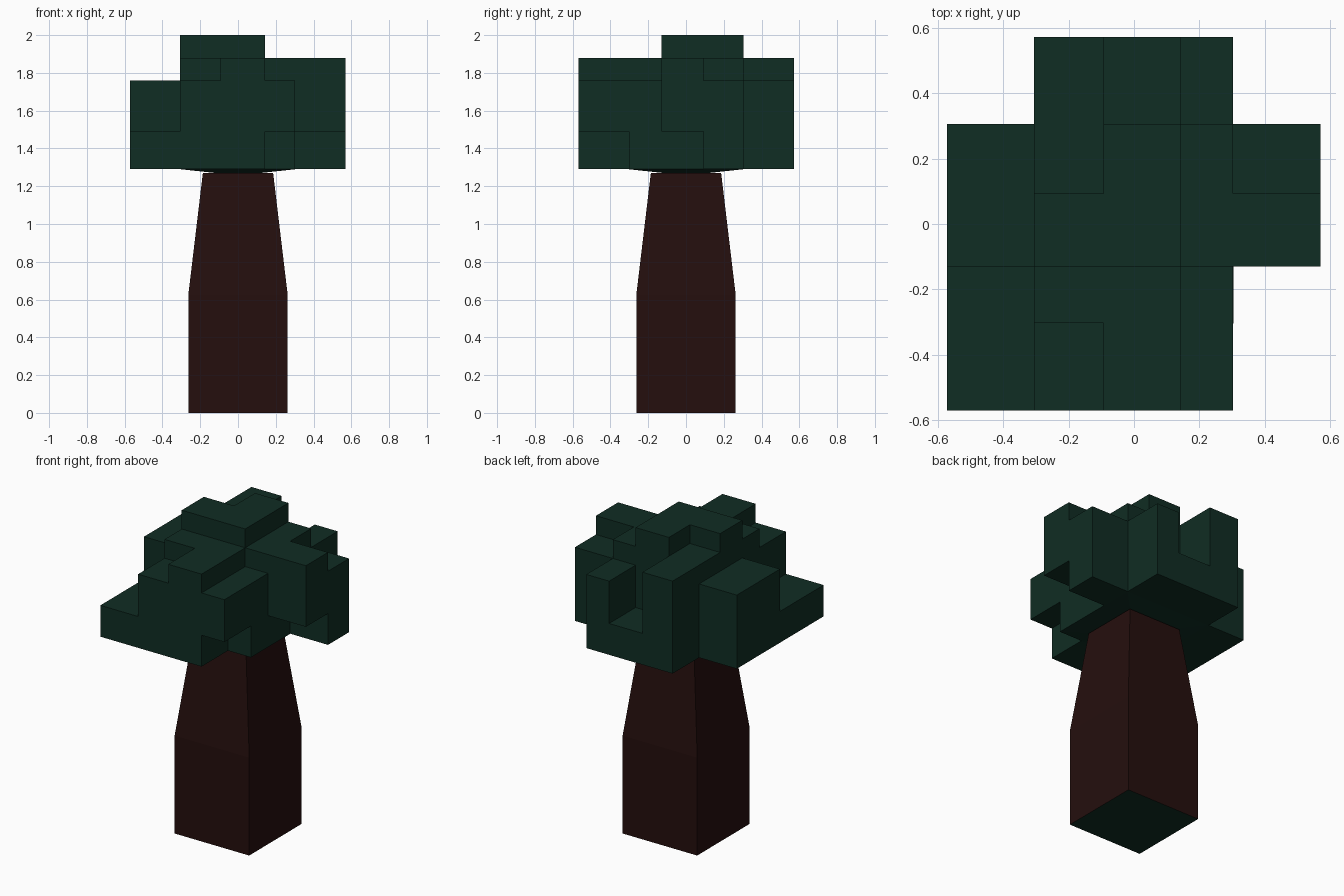
import bpy
import bmesh
from mathutils import Vector

cube = bpy.data.objects.get("Cube")
if cube:
    bpy.data.objects.remove(cube, do_unlink=True)


def make_material(name, rgb):
    mat = bpy.data.materials.new(name)
    mat.use_nodes = True
    mat.diffuse_color = (*rgb, 1)
    bsdf = next(n for n in mat.node_tree.nodes if n.type == 'BSDF_PRINCIPLED')
    bsdf.inputs["Base Color"].default_value = (*rgb, 1)
    return mat


def make_object(name, bm, *materials):
    bmesh.ops.recalc_face_normals(bm, faces=bm.faces)
    mesh = bpy.data.meshes.new(name)
    bm.to_mesh(mesh)
    bm.free()
    for mat in materials:
        mesh.materials.append(mat)
    obj = bpy.data.objects.new(name, mesh)
    bpy.context.scene.collection.objects.link(obj)
    return obj


def square_loft(rings):
    """Closed square column through (half width, height) rings."""
    bm = bmesh.new()
    loops = [[bm.verts.new((sx * w, sy * w, z))
              for sx, sy in ((-1, -1), (1, -1), (1, 1), (-1, 1))]
             for w, z in rings]
    for low, high in zip(loops, loops[1:]):
        for i in range(4):
            j = (i + 1) % 4
            bm.faces.new((low[i], low[j], high[j], high[i]))
    bm.faces.new(loops[0][::-1])
    bm.faces.new(loops[-1])
    return bm


leaf = make_material("dark green", (0.005, 0.026, 0.017))
bark = make_material("dark brown", (0.018, 0.0045, 0.004))

# Trunk: square column with a tapered upper half and a green underside
bm = square_loft([(0.263, 0), (0.263, 0.625), (0.186, 1.27)])
bm.normal_update()
for face in bm.faces:
    face.material_index = 1 if face.normal.z < -0.9 else 0
make_object("trunk", bm, bark, leaf)

# Shallow collar between trunk and leaves
make_object("canopy_collar", square_loft([(0.10, 1.268), (0.304, 1.29)]), leaf)

# Canopy: stepped blocks; each digit is a column's height level, back row first
xs = (-0.572, -0.306, -0.093, 0.142, 0.303, 0.57)
ys = (-0.57, -0.303, -0.13, 0.093, 0.305, 0.572)
zs = (1.29, 1.49, 1.76, 1.88, 2.0)
heights = ("03120",
           "23432",
           "24433",
           "13320",
           "12320")[::-1]
raised = {(3, 0), (4, 2)}    # columns that start one level up

filled = {(i, j, k)
          for j, row in enumerate(heights)
          for i, level in enumerate(row)
          for k in range(1 if (i, j) in raised else 0, int(level))}

bm = bmesh.new()
for cell in filled:
    for axis in range(3):
        for side in (0, 1):
            neighbour = list(cell)
            neighbour[axis] += 2 * side - 1
            if tuple(neighbour) in filled:
                continue
            # Outer face of this block on the given side
            corners = []
            for a, b in ((0, 0), (1, 0), (1, 1), (0, 1)):
                n = list(cell)
                n[axis] += side
                n[(axis + 1) % 3] += a
                n[(axis + 2) % 3] += b
                corners.append(bm.verts.new(Vector((xs[n[0]], ys[n[1]], zs[n[2]]))))
            bm.faces.new(corners if side else corners[::-1])
bmesh.ops.remove_doubles(bm, verts=bm.verts, dist=0.001)
bmesh.ops.dissolve_limit(bm, angle_limit=0.02, verts=bm.verts, edges=bm.edges)
make_object("leaf_canopy", bm, leaf)
